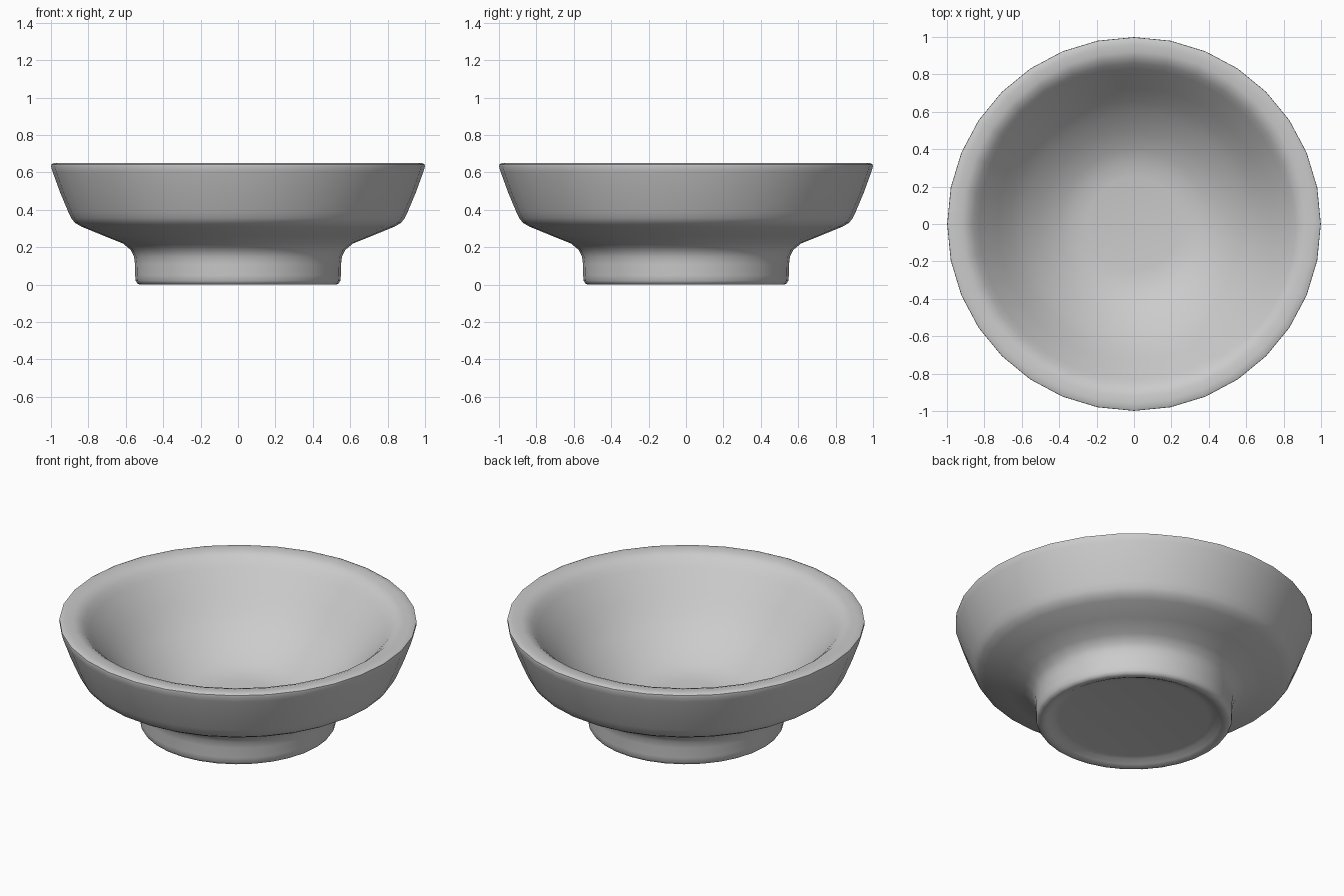
import bpy, bmesh
from math import cos, sin, tau, radians

if "Cube" in bpy.data.objects:
    bpy.data.objects.remove(bpy.data.objects["Cube"])

SIDES = 32

# (radius, height) from underside recess, up the outside, over the rim, down inside
profile = [
    (0, 0.03), (0.42, 0.03), (0.455, 0.025), (0.485, 0.008), (0.505, 0.001), (0.525, 0.001),
    (0.538, 0.006), (0.547, 0.02), (0.55, 0.05),
    (0.551, 0.11), (0.556, 0.15), (0.573, 0.185), (0.615, 0.22),
    (0.72, 0.262), (0.835, 0.309), (0.872, 0.33), (0.892, 0.356), (0.907, 0.388),
    (0.95, 0.49), (0.99, 0.60), (0.999, 0.63), (0.998, 0.643), (0.985, 0.649), (0.96, 0.65),
    (0.92, 0.648), (0.89, 0.638), (0.86, 0.615), (0.83, 0.582),
    (0.73, 0.46), (0.66, 0.38), (0.60, 0.323), (0.50, 0.245),
    (0.40, 0.188), (0.33, 0.163), (0.25, 0.151), (0, 0.15),
]


def lathe(name, points):
    bm = bmesh.new()
    rings = []
    for r, z in points:
        count = SIDES if r > 0 else 1
        z = 0 if z == 0.001 else z
        rings.append([bm.verts.new((r * cos(tau * i / SIDES), r * sin(tau * i / SIDES), z))
                      for i in range(count)])
    for a, b in zip(rings, rings[1:]):
        for i in range(SIDES):
            j = (i + 1) % SIDES
            quad = [a[i % len(a)], a[j % len(a)], b[j % len(b)], b[i % len(b)]]
            bm.faces.new(list(dict.fromkeys(quad)))
    bmesh.ops.recalc_face_normals(bm, faces=bm.faces)
    mesh = bpy.data.meshes.new(name)
    bm.to_mesh(mesh)
    bm.free()
    obj = bpy.data.objects.new(name, mesh)
    bpy.context.collection.objects.link(obj)
    bpy.context.view_layer.objects.active = obj
    obj.select_set(True)
    bpy.ops.object.shade_smooth_by_angle(angle=radians(60))
    return obj


# Footed bowl
lathe("footed_bowl", profile)
